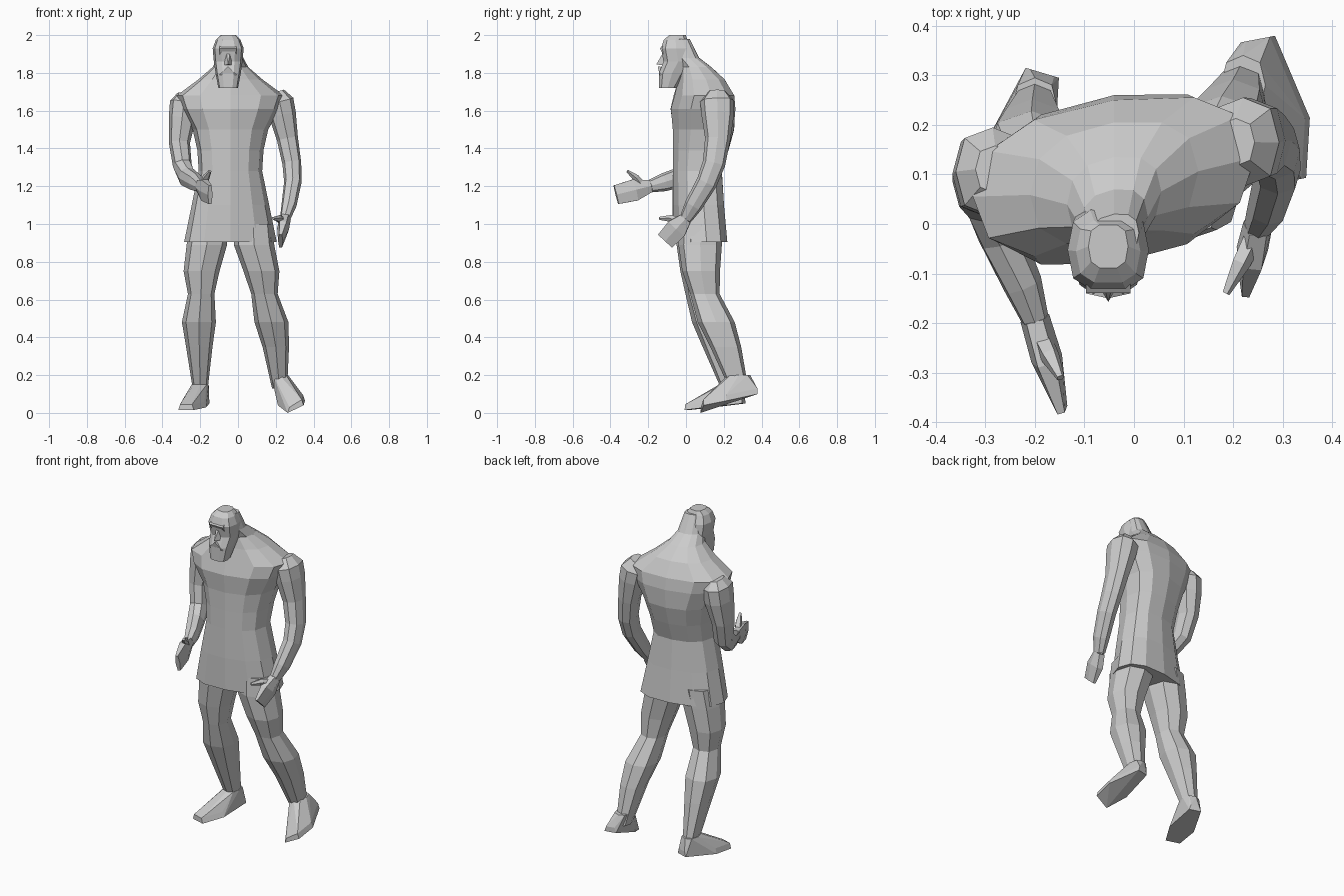
import bpy, bmesh, math
from mathutils import Vector

cube = bpy.data.objects.get("Cube")
if cube:
    bpy.data.objects.remove(cube, do_unlink=True)

COLOUR = (0.6, 0.6, 0.6, 1)
grey = bpy.data.materials.new("stone grey")
grey.use_nodes = True
grey.diffuse_color = COLOUR
grey.node_tree.nodes["Principled BSDF"].inputs["Base Color"].default_value = COLOUR

ACROSS, BACKWARD, UP = Vector((1, 0, 0)), Vector((0, 1, 0)), Vector((0, 0, 1))


def finish(name, bm):
    bmesh.ops.recalc_face_normals(bm, faces=bm.faces)
    mesh = bpy.data.meshes.new(name)
    bm.to_mesh(mesh)
    bm.free()
    mesh.materials.append(grey)
    obj = bpy.data.objects.new(name, mesh)
    bpy.context.collection.objects.link(obj)


def ring(centre, side, depth, sides=8, square=0.8):
    """Closed outline around a centre; a lower square value makes it boxier."""
    loop = []
    for i in range(sides):
        angle = math.tau * i / sides
        c, s = math.cos(angle), math.sin(angle)
        c = math.copysign(abs(c) ** square, c)
        s = math.copysign(abs(s) ** square, s)
        loop.append(centre + side * c + depth * s)
    return loop


def skin(name, loops):
    """Join successive point loops and cap both ends."""
    bm = bmesh.new()
    rows = [[bm.verts.new(point) for point in loop] for loop in loops]
    count = len(rows[0])
    for lower, upper in zip(rows, rows[1:]):
        for i in range(count):
            j = (i + 1) % count
            bm.faces.new((lower[i], lower[j], upper[j], upper[i]))
    bm.faces.new(rows[0])
    bm.faces.new(rows[-1])
    finish(name, bm)


def stack(name, x, rings, sides, square, skew):
    """Level rings given as half width, front, back and height."""
    loops = []
    for half, front, back, z in rings:
        centre = Vector((x, (front + back) / 2, z))
        side = (ACROSS + BACKWARD * skew) * half
        loops.append(ring(centre, side, BACKWARD * (back - front) / 2, sides, square))
    skin(name, loops)


def tube(name, path, widths, depths, sides=8):
    """Rings set square to a path through the given points."""
    points = [Vector(p) for p in path]
    loops = []
    for i, point in enumerate(points):
        before, after = points[max(i - 1, 0)], points[min(i + 1, len(points) - 1)]
        along = (after - before).normalized()
        side = (ACROSS - along * along.dot(ACROSS)).normalized()
        loops.append(ring(point, side * widths[i], along.cross(side) * depths[i], sides))
    skin(name, loops)


def hull(name, points):
    bm = bmesh.new()
    for point in points:
        bm.verts.new(point)
    bmesh.ops.convex_hull(bm, input=bm.verts)
    loose = [v for v in bm.verts if not v.link_faces]
    bmesh.ops.delete(bm, geom=loose, context='VERTS')
    finish(name, bm)


def arm(side_name, path, tip, thumb_tip):
    """Arm from shoulder to wrist, then a flat hand and a thumb."""
    widths = (.04, .075, .072, .056, .05, .046, .04, .028)
    tube(side_name + "_arm", path, widths, [w * 1.2 for w in widths])
    wrist, tip, thumb_tip = Vector(path[-1]), Vector(tip), Vector(thumb_tip)
    palm = wrist.lerp(tip, 0.45)
    tube(side_name + "_hand", (wrist, palm, tip), (.03, .032, .013), (.036, .064, .057), 6)
    root = wrist.lerp(palm, 0.4)
    bend = root.lerp(thumb_tip, 0.5) + UP * 0.01
    radii = (.022, .019, .008)
    tube(side_name + "_thumb", (root, bend, thumb_tip), radii, radii, 5)


def leg(side_name, joints):
    """Level rings at hip, skirt hem, thigh, knee, calf, shin and ankle."""
    heights = (1, .89, .75, .63, .48, .35, .13)
    widths = (.1, .107, .095, .07, .09, .07, .04)
    depths = (.115, .115, .1, .078, .098, .082, .05)
    loops = []
    for (x, y), z, width, depth in zip(joints, heights, widths, depths):
        loops.append(ring(Vector((x, y, z)), ACROSS * width, BACKWARD * depth))
    skin(side_name + "_leg", loops)


def foot(side_name, heel, toe, ankle, roll):
    """Wedge with a raised heel; roll lifts the +x edge of the toes."""
    heel, toe, ankle = Vector(heel), Vector(toe), Vector(ankle)
    side = UP.cross(toe - heel).normalized()
    points = []
    for t, width in ((0, .035), (.6, .073), (1, .043)):
        for sign in (-1, 1):
            edge = heel.lerp(toe, t) + (side * width + UP * roll * t) * sign
            points += [edge, edge + UP * 0.03 - side * sign * 0.01]
    points += ring(ankle, ACROSS * 0.045, BACKWARD * 0.06)
    hull(side_name + "_foot", points)


# Tunic, chest, sloping shoulders and the neck running up to the crown
stack("torso", -.04, [
    (.245, -.065, .215, .905),
    (.205, -.07, .2, 1.1),
    (.168, -.07, .19, 1.28),
    (.175, -.07, .225, 1.39),
    (.2, -.07, .255, 1.5),
    (.26, -.08, .26, 1.61),
    (.285, -.06, .25, 1.68),
    (.17, -.04, .205, 1.765),
    (.095, -.03, .135, 1.83),
    (.068, -.06, .07, 1.88),
    (.05, -.07, .02, 1.98),
], sides=12, square=0.82, skew=0.14)

# Head and beard
MIDDLE = -.052
stack("head", MIDDLE, [
    (.052, -.145, -.05, 1.72),
    (.067, -.145, 0, 1.8),
    (.076, -.122, .04, 1.86),
    (.082, -.135, .03, 1.93),
    (.065, -.12, .01, 1.975),
    (.04, -.09, 0, 2),
], sides=10, square=0.7, skew=0)

# Nose, brow and moustache
hull("nose", [(MIDDLE, -.157, 1.845)] + [
    (MIDDLE + sign * half, -.12, z)
    for sign in (-1, 1) for half, z in ((.01, 1.91), (.022, 1.84))])
hull("brow", [(MIDDLE + half, y, z) for half in (-.045, .045)
              for y, z in ((-.11, 1.95), (-.139, 1.93), (-.118, 1.895))])
hull("moustache", [(MIDDLE, -.15, 1.835), (MIDDLE, -.12, 1.83), (MIDDLE, -.14, 1.81)] + [
    (MIDDLE + sign * 0.045, y, 1.79) for sign in (-1, 1) for y in (-.14, -.11)])

# Left arm hangs, right arm reaches forward
arm("left", [
    (.205, .165, 1.7), (.22, .165, 1.65), (.235, .168, 1.58), (.262, .168, 1.45),
    (.285, .148, 1.32), (.29, .11, 1.22), (.27, .04, 1.1), (.25, 0, 1.03),
], tip=(.225, -.11, .91), thumb_tip=(.185, -.14, 1.03))
arm("right", [
    (-.28, .11, 1.69), (-.285, .105, 1.645), (-.295, .1, 1.56), (-.31, .085, 1.43),
    (-.295, .055, 1.31), (-.27, -.02, 1.25), (-.225, -.12, 1.22), (-.2, -.19, 1.2),
], tip=(-.147, -.37, 1.155), thumb_tip=(-.148, -.31, 1.28))

# Legs lean back below the knee
leg("left", [(.08, .08), (.085, .075), (.124, .08), (.14, .1),
             (.177, .16), (.2, .21), (.22, .28)])
leg("right", [(-.15, .07), (-.165, .065), (-.193, .07), (-.195, .075),
              (-.207, .13), (-.205, .17), (-.2, .235)])

# Feet
foot("left", heel=(.25, .373, .1), toe=(.305, .085, .02), ankle=(.22, .28, .2), roll=.02)
foot("right", heel=(-.185, .305, .05), toe=(-.275, .005, .015), ankle=(-.2, .235, .15), roll=0)
